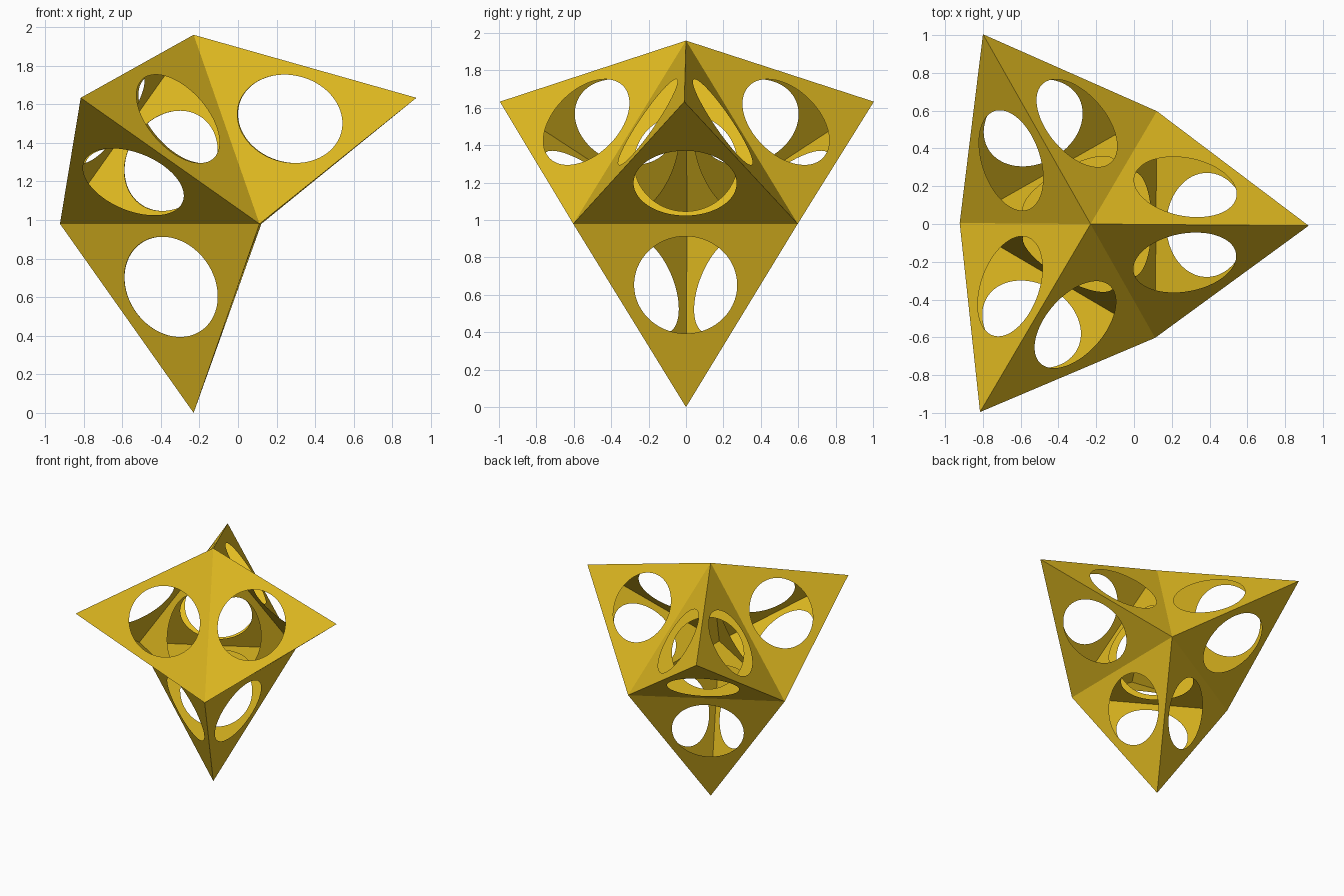
import bpy, bmesh
from math import sin, cos, pi, sqrt, radians
from mathutils import Vector, Matrix

if "Cube" in bpy.data.objects:
    bpy.data.objects.remove(bpy.data.objects["Cube"])

EDGE = 1.2          # tetrahedron edge
HOLE = 0.2755       # radius of the round window in each face
SEG = 96            # segments per window (multiple of 6)
R = EDGE / sqrt(3)  # triangle circumradius
H = EDGE * sqrt(2 / 3)

gold = bpy.data.materials.new("gold")
gold.diffuse_color = (0.76, 0.50, 0.015, 1)
gold.use_nodes = True
gold.node_tree.nodes["Principled BSDF"].inputs["Base Color"].default_value = gold.diffuse_color

# Whole model is turned very slightly about z
PIVOT = Vector((-0.23, 0, 0))
TURN = Matrix.Translation(PIVOT) @ Matrix.Rotation(radians(-0.45), 4, 'Z')


def panel(bm, tri, middle):
    """Equilateral triangle sheet with a centred round window, facing away from middle."""
    c = sum(tri, Vector()) / 3
    u = (tri[0] - c).normalized()
    n = (tri[1] - tri[0]).cross(tri[2] - tri[0]).normalized()
    if n.dot(c - middle) < 0:
        n = -n
    v = n.cross(u)
    rings = []
    for i in range(SEG):
        a = 2 * pi * i / SEG
        local = (a % (2 * pi / 3)) - pi / 3
        d = u * cos(a) + v * sin(a)
        rings.append((bm.verts.new(c + d * HOLE),
                      bm.verts.new(c + d * (R / 2) / cos(local))))
    for i in range(SEG):
        (a0, b0), (a1, b1) = rings[i], rings[(i + 1) % SEG]
        bm.faces.new((a0, b0, b1, a1))


def shell(name, tris, middle):
    bm = bmesh.new()
    for t in tris:
        panel(bm, t, middle)
    bmesh.ops.remove_doubles(bm, verts=bm.verts, dist=1e-4)
    bm.transform(TURN)
    me = bpy.data.meshes.new(name)
    bm.to_mesh(me)
    bm.free()
    me.materials.append(gold)
    bpy.context.collection.objects.link(bpy.data.objects.new(name, me))


# Central tetrahedron: three base corners and a top
core = [Vector((R * cos(a), R * sin(a), H)) for a in (pi / 3, -pi / 3, pi)]
core.append(Vector((0, 0, 2 * H)))
centre = sum(core, Vector()) / 4
names = ["left_rear_point", "left_front_point", "right_point", "bottom_point"]
walls = [[p for p in core if p is not q] for q in core]
shell("inner_core", walls, centre)

# A pointed tetrahedron on each core face, tip mirrored from the opposite corner
opposite_names = {0: "front_left_point", 1: "back_left_point", 2: "right_point", 3: "bottom_point"}
for i, base in enumerate(walls):
    tip = sum(base, Vector()) * 2 / 3 - core[i]
    middle = (sum(base, Vector()) + tip) / 4
    sides = [[tip, base[k], base[(k + 1) % 3]] for k in range(3)]
    shell(opposite_names[i], sides, middle)
